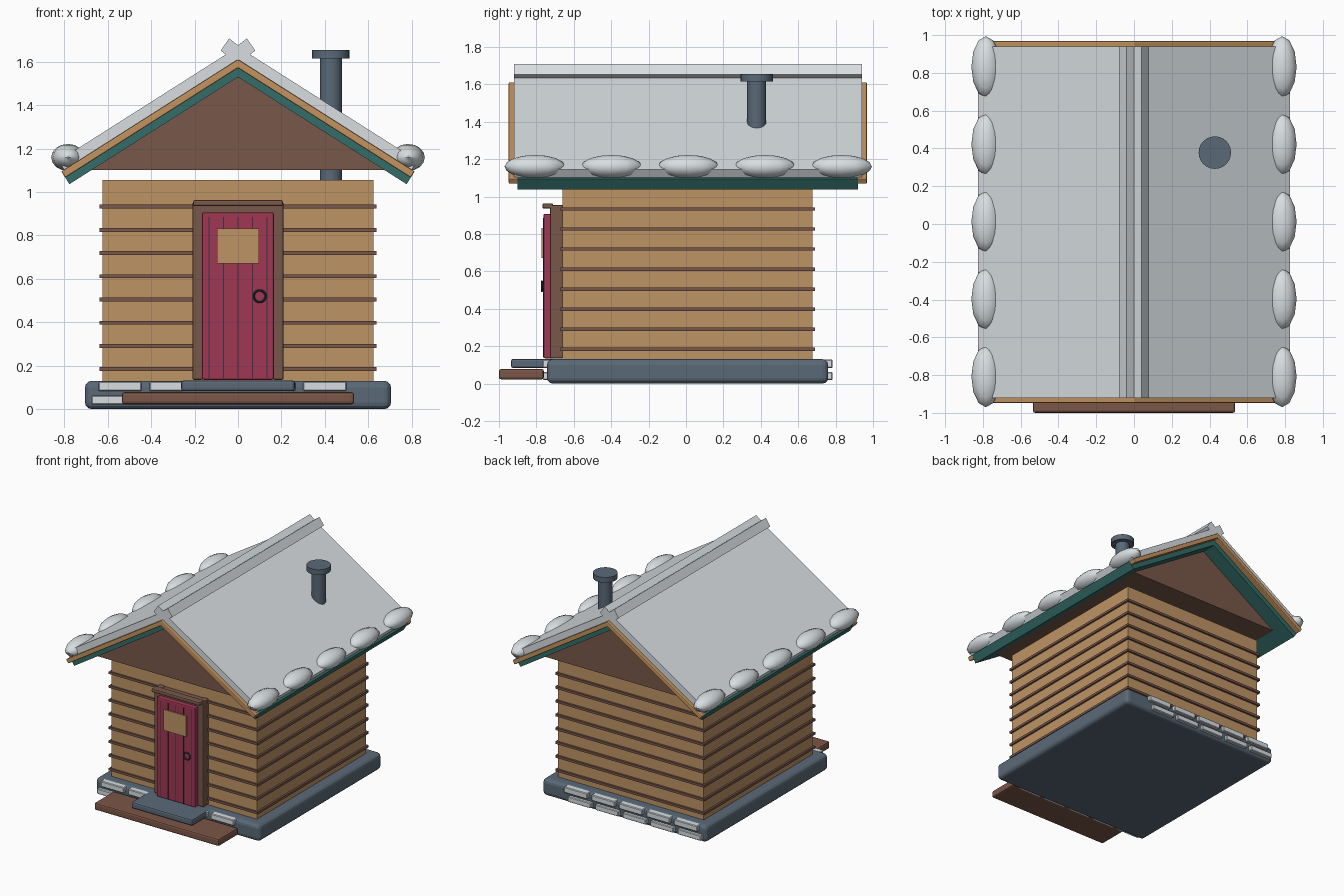
import bpy, bmesh, math
from mathutils import Vector

if "Cube" in bpy.data.objects:
    bpy.data.objects.remove(bpy.data.objects["Cube"])


def mat(name, rgb):
    m = bpy.data.materials.new(name)
    lin = [((c / 255 + 0.055) / 1.055) ** 2.4 for c in rgb]
    m.diffuse_color = (*lin, 1)
    m.use_nodes = True
    m.node_tree.nodes["Principled BSDF"].inputs["Base Color"].default_value = m.diffuse_color
    return m


SNOW = mat("snow", (216, 222, 225))
LOG = mat("log_wood", (190, 148, 101))
TRIM = mat("trim_wood", (196, 148, 96))
BROWN = mat("brown_wood", (121, 88, 74))
PLANK = mat("reddish_brown", (124, 86, 71))
DOOR = mat("door_red", (160, 55, 84))
SLATE = mat("slate", (90, 105, 119))
GREEN = mat("roof_green", (52, 108, 103))
DARK = mat("dark_iron", (45, 54, 66))


def finish(name, bm, material, bevel=0.0, segs=2, smooth=False):
    bmesh.ops.recalc_face_normals(bm, faces=bm.faces)
    me = bpy.data.meshes.new(name)
    bm.to_mesh(me)
    bm.free()
    me.materials.append(material)
    ob = bpy.data.objects.new(name, me)
    bpy.context.collection.objects.link(ob)
    if bevel:
        mod = ob.modifiers.new("bevel", "BEVEL")
        mod.width, mod.segments = bevel, segs
    if smooth:
        bpy.context.view_layer.objects.active = ob
        ob.select_set(True)
        bpy.ops.object.shade_smooth_by_angle(angle=math.radians(40))
        ob.select_set(False)
    return ob


def box(name, x, y, z, material, bevel=0.0, segs=2):
    """Box from (min, max) pairs."""
    bm = bmesh.new()
    bmesh.ops.create_cube(bm, size=1)
    for v in bm.verts:
        v.co = Vector([(a + b) / 2 + c * (b - a) for c, (a, b) in zip(v.co, (x, y, z))])
    return finish(name, bm, material, bevel, segs)


def extrude_y(name, profile, y0, y1, material, bevel=0.0):
    """Extrude an (x, z) outline along y."""
    bm = bmesh.new()
    f = bm.faces.new([bm.verts.new((x, y0, z)) for x, z in profile])
    new = bmesh.ops.extrude_face_region(bm, geom=[f])["geom"]
    bmesh.ops.translate(bm, vec=(0, y1 - y0, 0),
                        verts=[g for g in new if isinstance(g, bmesh.types.BMVert)])
    return finish(name, bm, material, bevel)


SLOPE = 0.635


def chevron(low, high, eave):
    """Outline of a pitched layer with eaves cut square to the slope."""
    out = eave + (high - low) * SLOPE / (1 + SLOPE ** 2)
    return [(-eave, low - SLOPE * eave), (0, low), (eave, low - SLOPE * eave),
            (out, high - SLOPE * out), (0, high), (-out, high - SLOPE * out)]


# Foundation and log walls
box("foundation", (-.705, .705), (-.743, .76), (0, .13), SLATE, .03, 3)
box("walls", (-.625, .625), (-.66, .675), (.12, 1.055), LOG)
for i in range(8):
    z = .184 + i * .107
    box("log_seam", (-.639, .639), (-.672, .69), (z - .009, z + .009), BROWN)

# Pale stones on the front and back of the foundation
for row, (start, z) in enumerate([(-.676, (.02, .062)), (-.644, (.083, .128))]):
    for i in range(5):
        x = start + i * .236
        for y in ((-.766, -.72), (.735, .784)):
            box("foundation_stone", (x, x + .2), y, z, SNOW, .005, 1)

# Porch plank and step
box("porch_plank", (-.535, .535), (-1.0, -.76), (.022, .078), PLANK, .012)
box("door_step", (-.262, .262), (-.936, -.70), (.083, .132), SLATE, .012)

# Door frame, door, window, handle
for s in (-1, 1):
    box("frame_post", sorted((s * .16, s * .21)), (-.727, -.655), (.135, .955), BROWN, .008)
box("frame_top", (-.2, .2), (-.727, -.655), (.9, .95), BROWN, .006)
box("frame_lintel", (-.207, .207), (-.768, -.71), (.935, .963), BROWN, .008)
box("door", (-.165, .165), (-.762, -.66), (.135, .907), DOOR, .008)
for i in range(-2, 3):
    box("door_groove", (i * .0665 - .0025, i * .0665 + .0025), (-.764, -.759), (.14, .885), DARK)
box("door_window", (-.097, .097), (-.773, -.766), (.67, .832), LOG)
box("window_backing", (-.095, .095), (-.767, -.758), (.672, .83), LOG)
bpy.ops.mesh.primitive_torus_add(major_radius=.027, minor_radius=.005, major_segments=20,
                                 minor_segments=8, location=(.1, -.77, .52),
                                 rotation=(math.pi / 2, 0, 0))
ring = bpy.context.object
ring.name = "door_handle"
ring.data.materials.append(DARK)

# Gable block, roof deck, barge boards, snow layer
extrude_y("gable", [(-.688, 1.103), (.688, 1.103), (0, 1.54)], -.79, .80, BROWN)
extrude_y("roof_deck", chevron(1.53, 1.61, .777), -.90, .92, GREEN)
for y0, y1 in ((-.948, -.898), (.918, .968)):
    extrude_y("barge_board", chevron(1.572, 1.612, .796), y0, y1, TRIM, .006)
extrude_y("roof_snow", chevron(1.61, 1.67, .80), -.92, .94, SNOW)

# Ridge cap with a shallow central groove
extrude_y("ridge_cap", [(-.05, 1.60), (0, 1.63), (.05, 1.60), (.05, 1.63), (.08, 1.652),
                        (.041, 1.708), (0, 1.677), (-.041, 1.708), (-.08, 1.652),
                        (-.05, 1.63)], -.92, .94, SNOW)

# Snow clumps along both eaves
for s in (-1, 1):
    for i in range(5):
        bm = bmesh.new()
        bmesh.ops.create_uvsphere(bm, u_segments=12, v_segments=8, radius=1)
        bmesh.ops.scale(bm, vec=(.077, .162, .062), verts=bm.verts)
        bmesh.ops.translate(bm, vec=(s * .784, -.808 + i * .41, 1.16), verts=bm.verts)
        finish("snow_clump", bm, SNOW, smooth=True)

# Stove pipe and cap
for name, r, z0, z1 in (("chimney_pipe", .051, 1.0, 1.63), ("chimney_cap", .086, 1.615, 1.656)):
    bm = bmesh.new()
    bmesh.ops.create_cone(bm, cap_ends=True, segments=24, radius1=r, radius2=r, depth=z1 - z0)
    bmesh.ops.translate(bm, vec=(.428, .378, (z0 + z1) / 2), verts=bm.verts)
    finish(name, bm, SLATE, smooth=True)
